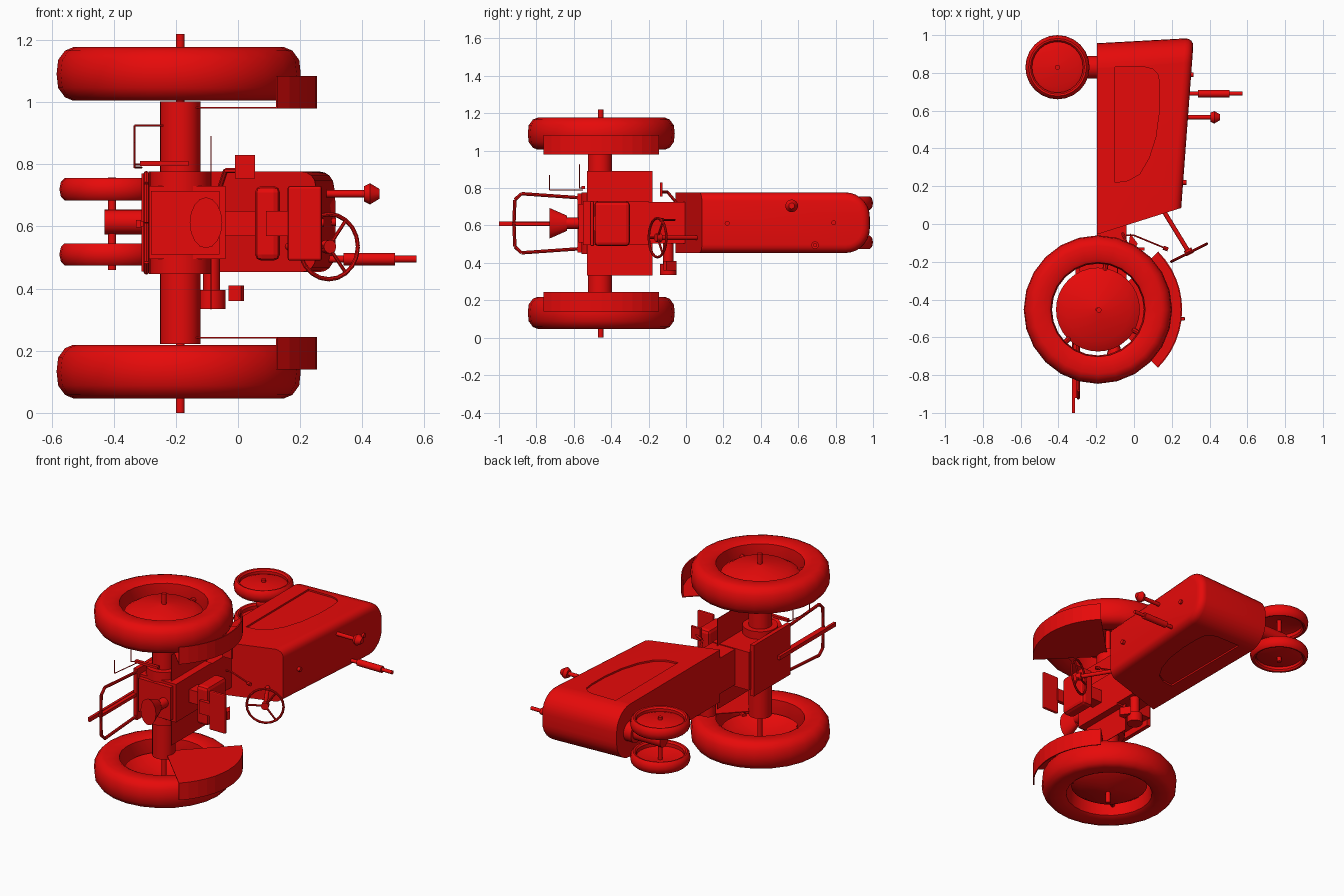
import bpy, bmesh, math
from mathutils import Vector

if "Cube" in bpy.data.objects:
    bpy.data.objects.remove(bpy.data.objects["Cube"])

red = bpy.data.materials.new("tractor red")
red.diffuse_color = (0.8, 0.003, 0.003, 1)
red.use_nodes = True
red.node_tree.nodes["Principled BSDF"].inputs["Base Color"].default_value = red.diffuse_color
C = 0.612                      # lateral centre plane (z); tractor lies on its side
AX, AY = -0.191, -0.453        # rear axle
FX, FY = -0.405, 0.83          # front axle


def finish(name, bm, smooth=None):
    bmesh.ops.recalc_face_normals(bm, faces=bm.faces[:])
    me = bpy.data.meshes.new(name)
    bm.to_mesh(me)
    bm.free()
    ob = bpy.data.objects.new(name, me)
    bpy.context.collection.objects.link(ob)
    me.materials.append(red)
    if smooth:
        bpy.context.view_layer.objects.active = ob
        ob.select_set(True)
        bpy.ops.object.shade_smooth_by_angle(angle=math.radians(smooth))
        ob.select_set(False)
    return ob


def prism_bm(pts, z0, z1):
    bm = bmesh.new()
    f = bm.faces.new([bm.verts.new((x, y, z0)) for x, y in pts])
    g = bmesh.ops.extrude_face_region(bm, geom=[f])["geom"]
    bmesh.ops.translate(bm, vec=(0, 0, z1 - z0),
                        verts=[v for v in g if isinstance(v, bmesh.types.BMVert)])
    bmesh.ops.recalc_face_normals(bm, faces=bm.faces[:])
    return bm


def prism(name, pts, z0, z1):
    return finish(name, prism_bm(pts, z0, z1))


def box(name, x0, x1, y0, y1, z0, z1, bevel=0):
    bm = prism_bm([(x0, y0), (x1, y0), (x1, y1), (x0, y1)], z0, z1)
    if bevel:
        bmesh.ops.bevel(bm, geom=bm.edges[:], offset=bevel, segments=2, affect='EDGES', profile=0.5)
    return finish(name, bm)


def rod(name, p, q, r, n=12, r2=None):
    p, q = Vector(p), Vector(q)
    bm = bmesh.new()
    bmesh.ops.create_cone(bm, cap_ends=True, segments=n, radius1=r,
                          radius2=r if r2 is None else r2, depth=(q - p).length)
    bm.transform((q - p).to_track_quat('Z', 'Y').to_matrix().to_4x4())
    bmesh.ops.translate(bm, vec=(p + q) / 2, verts=bm.verts[:])
    return finish(name, bm, 40 if n > 6 else None)


def lathe(name, prof, cx, cy, cz, n):
    """Closed ring: profile of (radius, z) spun about a z axis."""
    bm = bmesh.new()
    rings = [[bm.verts.new((cx + r * math.cos(a), cy + r * math.sin(a), cz + z)) for r, z in prof]
             for a in [2 * math.pi * i / n for i in range(n)]]
    m = len(prof)
    for i in range(n):
        a, b = rings[i], rings[(i + 1) % n]
        for j in range(m):
            k = (j + 1) % m
            bm.faces.new((a[j], b[j], b[k], a[k]))
    return finish(name, bm, 35)


def path(name, pts, r, n=6):
    for i in range(len(pts) - 1):
        rod(f"{name}_{i}", pts[i], pts[i + 1], r, n)


# hood: side outline, round nose, softened top
bm = prism_bm([(-0.195, -0.055), (0.25, 0.085), (0.317, 0.985), (-0.195, 0.957)], 0.453, 0.777)
nose = [e for e in bm.edges if all(v.co.y > 0.5 for v in e.verts)
        and abs(e.verts[0].co.x - e.verts[1].co.x) > 0.3]
bmesh.ops.bevel(bm, geom=nose, offset=0.13, segments=7, affect='EDGES', profile=0.5)
top = [e for e in bm.edges if all(v.co.x > 0.2 for v in e.verts)
       and not all(v.co.y < 0.2 for v in e.verts)]
bmesh.ops.bevel(bm, geom=top, offset=0.045, segments=4, affect='EDGES', profile=0.5)
hood = finish("hood", bm, 35)

# recessed hood side panels
panel = [(-0.1, 0.22), (-0.1, 0.83), (0.06, 0.83), (0.1, 0.82), (0.128, 0.79), (0.136, 0.73),
         (0.134, 0.6), (0.115, 0.46), (0.08, 0.35), (0.03, 0.265), (-0.03, 0.23)]
for z in (0.453, 0.777):
    cut = prism("panel_cutter", panel, z - 0.01, z + 0.01)
    mod = hood.modifiers.new("panel", 'BOOLEAN')
    mod.operation, mod.object, mod.solver = 'DIFFERENCE', cut, 'EXACT'
    bpy.context.view_layer.objects.active = hood
    bpy.ops.object.modifier_apply(modifier=mod.name)
    bpy.data.objects.remove(cut)

# hood fittings: exhaust, air intake, caps
rod("exhaust_pipe", (0.28, 0.69, 0.495), (0.575, 0.69, 0.495), 0.011)
rod("exhaust_muffler", (0.34, 0.69, 0.495), (0.505, 0.69, 0.495), 0.02, 14)
rod("intake_pipe", (0.28, 0.565, 0.705), (0.415, 0.565, 0.705), 0.012)
rod("intake_cap_base", (0.405, 0.565, 0.705), (0.425, 0.565, 0.705), 0.024, 14, 0.034)
rod("intake_cap", (0.425, 0.565, 0.705), (0.455, 0.565, 0.705), 0.034, 14, 0.016)
for y, z, x in ((0.79, 0.615, 0.3), (0.22, 0.612, 0.262)):
    rod("filler_cap", (x - 0.03, y, z), (x + 0.015, y, z), 0.013)

# drive train
box("transmission", -0.29, -0.04, -0.55, -0.2, 0.495, 0.73)
box("bell_housing", -0.195, -0.04, -0.22, 0.02, 0.505, 0.725)
box("hitch_mount", -0.31, -0.285, -0.58, -0.22, 0.455, 0.77)
box("rear_cover", -0.28, -0.06, -0.575, -0.54, 0.51, 0.715)
rod("rear_axle", (-0.186, -0.456, 0), (-0.186, -0.456, 1.22), 0.014)
for s in (-1, 1):
    def Z(d):
        return C + s * d

    rod("axle_housing", (-0.186, -0.46, Z(0.1)), (-0.186, -0.46, Z(0.39)), 0.065, 24)
    rod("housing_flange", (-0.186, -0.46, Z(0.1)), (-0.186, -0.46, Z(0.165)), 0.1, 24)

    # rear wheel: flat-walled tire around a disc domed outward
    t = 0.479
    lathe("rear_tire", [(0.25, 0.072), (0.268, 0.082), (0.34, 0.086), (0.366, 0.075), (0.388, 0.045),
                        (0.393, 0), (0.388, -0.045), (0.366, -0.075), (0.34, -0.086),
                        (0.268, -0.082), (0.25, -0.072), (0.243, 0)], AX, AY, Z(t), 24)
    lathe("rear_wheel_disc", [(0.222, s * 0.012), (0.17, s * 0.045), (0.01, s * 0.066),
                              (0.01, s * 0.058), (0.17, s * 0.037), (0.222, s * 0.002)],
          AX, AY, Z(t), 32)
    for a in (80, 225, 330):
        d = Vector((math.cos(math.radians(a)), math.sin(math.radians(a)), 0))
        o = Vector((AX, AY, Z(t + 0.007)))
        rod("rim_lug", o + d * 0.21, o + d * 0.26, 0.014, 8)

    # fender: curved skirt and flat sector
    arc = [math.radians(-45 + 90 * i / 12) for i in range(13)]

    def P(r):
        return [(-0.18 + r * math.cos(a), AY + r * math.sin(a)) for a in arc]

    lo, hi = sorted((Z(0.368), Z(0.473)))
    prism("fender_skirt", P(0.435) + P(0.428)[::-1], lo, hi)
    lo, hi = sorted((Z(0.367), Z(0.372)))
    prism("fender_side", [(-0.18, AY)] + P(0.435), lo, hi)

    # foot platform
    lo, hi = sorted((Z(0.1), Z(0.28)))
    box("foot_platform", -0.089, -0.085, -0.53, -0.18, lo, hi)

    # front wheel
    f = 0.105
    lathe("front_tire", [(0.135, 0.024), (0.143, 0.034), (0.153, 0.036), (0.165, 0.024), (0.17, 0),
                         (0.165, -0.024), (0.153, -0.036), (0.143, -0.034), (0.135, -0.024)],
          FX, FY, Z(f) + 0.003, 24)
    lathe("front_wheel_disc", [(0.139, s * 0.006), (0.11, s * 0.016), (0.01, s * 0.022),
                               (0.01, s * 0.014), (0.11, s * 0.006), (0.139, -s * 0.004)],
          FX, FY, Z(f) + 0.003, 24)

    # lift frame arm
    path("lift_arm", [(-0.295, -0.55, Z(0.135)), (-0.295, -0.88, Z(0.158)),
                      (-0.295, -0.915, Z(0.125)), (-0.295, -0.92, C)], 0.009, 8)

# front axle and steering pedestal
rod("front_axle", (FX, FY, 0.46), (FX, FY, 0.757), 0.013)
rod("front_post", (-0.43, FY, C + 0.003), (-0.22, FY, C + 0.003), 0.04, 18)
rod("post_collar", (-0.245, FY, C + 0.003), (-0.185, FY, C + 0.003), 0.06, 20)

# drawbar and power shield
box("drawbar", -0.328, -0.312, -1.0, -0.45, 0.597, 0.621)
box("drawbar_clamp", -0.32, -0.29, -0.92, -0.55, 0.6, 0.618)
shield = rod("power_shield", (-0.103, -0.635, C), (-0.103, -0.73, C), 0.04, 16, 0.082)
shield.scale.x = 0.64
shield.location.x = -0.103 * 0.36
rod("power_shaft", (-0.103, -0.54, C), (-0.103, -0.64, C), 0.03)

# seat
box("seat_cushion", 0.055, 0.135, -0.49, -0.3, 0.49, 0.73, 0.02)
box("seat_back", 0.16, 0.27, -0.512, -0.492, 0.49, 0.73, 0.007)
box("seat_bracket", 0.09, 0.17, -0.508, -0.485, 0.57, 0.65)
box("seat_post", -0.05, 0.06, -0.42, -0.34, 0.57, 0.65)

# steering wheel and column
hub = Vector((0.292, -0.152, 0.535))
axis = Vector((-0.1, 0.2, 0)).normalized()
side = Vector((0.2, 0.1, 0)).normalized()
rod("steering_column", (0.15, 0.08, 0.535), hub, 0.012)
rod("steering_hub", hub - axis * 0.01, hub + axis * 0.02, 0.022)
rim = [hub + 0.105 * (side * math.cos(a) + Vector((0, 0, math.sin(a))))
       for a in [2 * math.pi * i / 20 for i in range(21)]]
path("steering_rim", rim, 0.007, 8)
for i in (3, 10, 17):
    rod("steering_spoke", hub, rim[i], 0.006, 8)

# belt pulley, pedals and levers
rod("belt_pulley", (-0.085, -0.095, 0.335), (-0.085, -0.095, 0.395), 0.045, 18)
rod("pulley_shaft", (-0.085, -0.095, 0.39), (-0.085, -0.095, 0.51), 0.028, 14)
prism("brake_pedal", [(-0.03, -0.12), (0.01, -0.12), (0.02, -0.105), (-0.02, -0.05)], 0.36, 0.41)
box("clutch_pedal", -0.01, 0.055, -0.14, -0.125, 0.755, 0.83)
path("clutch_lever", [(-0.06, -0.05, 0.72), (-0.04, -0.1, 0.78), (0.02, -0.13, 0.78)], 0.008)
path("gear_lever", [(-0.04, -0.06, 0.63), (0.0, -0.06, 0.63), (0.17, -0.13, 0.63)], 0.005)
rod("gear_knob", (0.155, -0.125, 0.63), (0.18, -0.135, 0.63), 0.011, 8)
box("link_bar", -0.315, -0.16, -0.56, -0.54, 0.795, 0.81)
path("rear_wire", [(-0.31, -0.55, 0.8), (-0.333, -0.57, 0.8), (-0.333, -0.57, 0.925),
                   (-0.24, -0.57, 0.925)], 0.003)
path("rear_bracket", [(-0.31, -0.55, 0.79), (-0.333, -0.73, 0.79), (-0.333, -0.73, 0.87)], 0.003)
